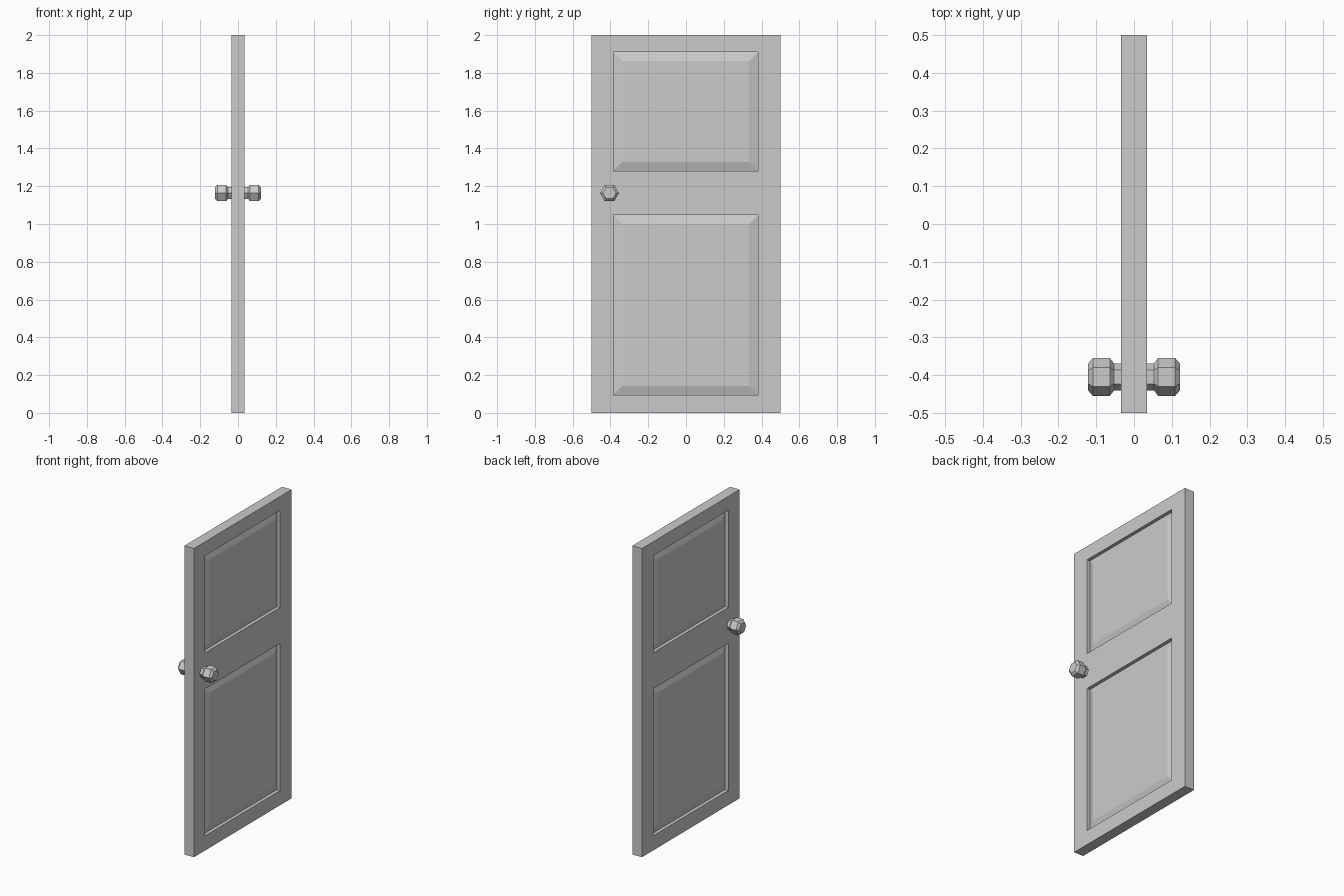
import bpy, bmesh, math

if "Cube" in bpy.data.objects:
    bpy.data.objects.remove(bpy.data.objects["Cube"])

HALF_T = 0.034            # half door thickness
FLOOR, FIELD = 0.012, 0.027   # x of recess floor and of raised panel field
SLOPE = 0.048             # width of the sloping panel border
YS = [-0.5, -0.384, 0.381, 0.5]
ZS = [0.0, 0.095, 1.047, 1.281, 1.91, 2.0]


def make_object(name, bm):
    bmesh.ops.remove_doubles(bm, verts=bm.verts, dist=1e-5)
    bmesh.ops.recalc_face_normals(bm, faces=bm.faces)
    mesh = bpy.data.meshes.new(name)
    bm.to_mesh(mesh)
    bm.free()
    obj = bpy.data.objects.new(name, mesh)
    bpy.context.collection.objects.link(obj)
    return obj


def ring(bm, x, y0, y1, z0, z1, inset=0.0):
    y0, y1, z0, z1 = y0 + inset, y1 - inset, z0 + inset, z1 - inset
    return [bm.verts.new((x, y, z)) for y, z in
            ((y0, z0), (y1, z0), (y1, z1), (y0, z1))]


def bridge(bm, a, b):
    n = len(a)
    for i in range(n):
        bm.faces.new((a[i], a[(i + 1) % n], b[(i + 1) % n], b[i]))


# door leaf: frame grid on both sides, with recessed raised panels
bm = bmesh.new()
for side in (-1, 1):
    for i in range(3):
        for j in range(5):
            cell = (YS[i], YS[i + 1], ZS[j], ZS[j + 1])
            outer = ring(bm, side * HALF_T, *cell)
            if i == 1 and j in (1, 3):
                low = ring(bm, side * FLOOR, *cell)
                field = ring(bm, side * FIELD, *cell, SLOPE)
                bridge(bm, outer, low)
                bridge(bm, low, field)
                bm.faces.new(field)
            else:
                bm.faces.new(outer)
bmesh.ops.remove_doubles(bm, verts=bm.verts, dist=1e-5)
# close the outer edges between the two sides
bmesh.ops.bridge_loops(bm, edges=[e for e in bm.edges if e.is_boundary])
# merge the coplanar frame cells
bmesh.ops.dissolve_limit(bm, angle_limit=math.radians(1), verts=bm.verts, edges=bm.edges)
make_object("door_leaf", bm)

# hexagonal knobs: (x, radius) profile from the door face outwards
PROFILE = [(0.030, 0.036), (0.053, 0.036), (0.064, 0.05),
           (0.109, 0.05), (0.122, 0.035)]
for name, side in (("knob_right", 1), ("knob_left", -1)):
    bm = bmesh.new()
    rings = [[bm.verts.new((side * x,
                            -0.405 + r * math.cos(k * math.pi / 3),
                            1.164 + r * math.sin(k * math.pi / 3)))
              for k in range(6)] for x, r in PROFILE]
    for a, b in zip(rings, rings[1:]):
        bridge(bm, a, b)
    bm.faces.new(rings[0])
    bm.faces.new(rings[-1])
    make_object(name, bm)
